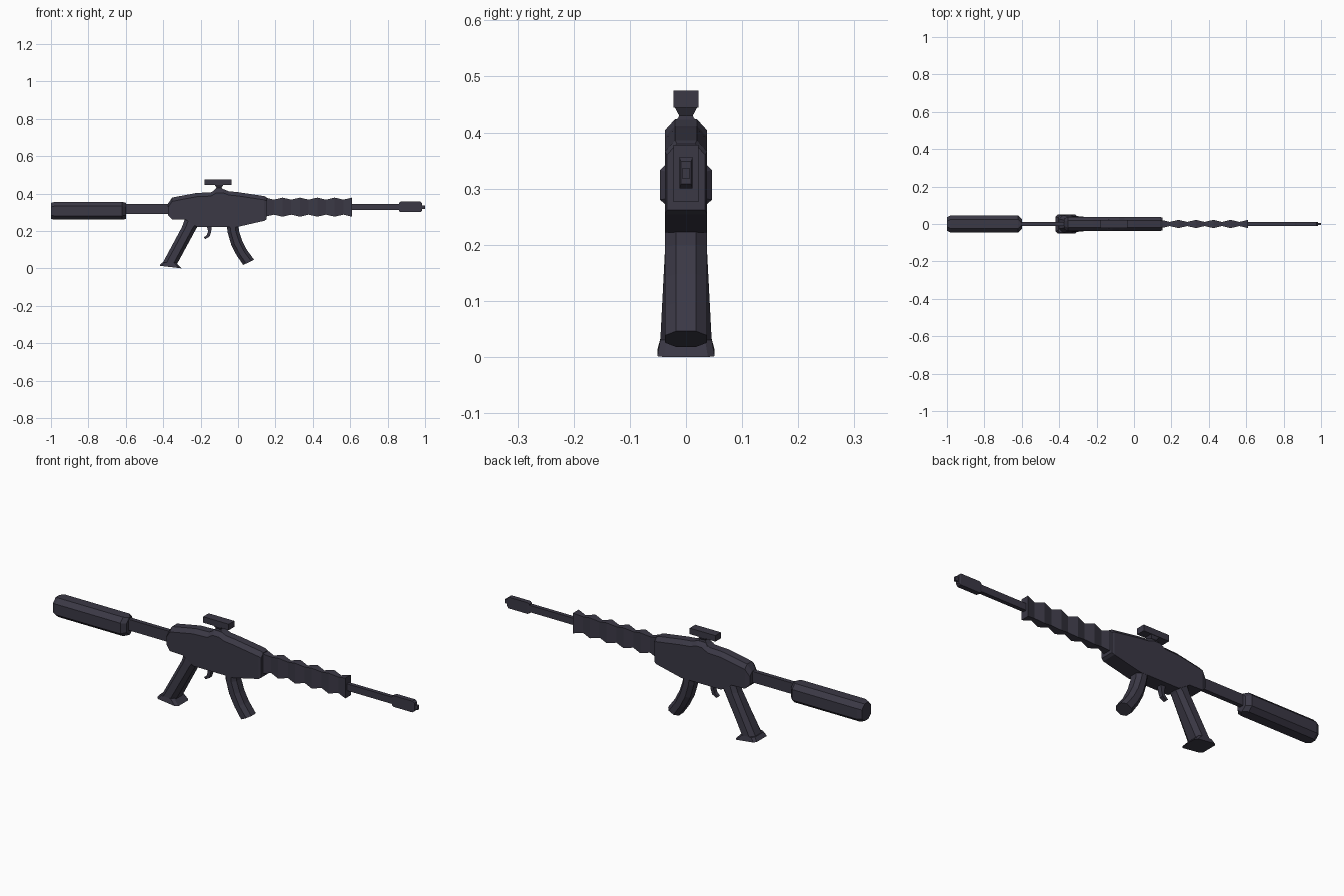
import bpy, bmesh
from mathutils import Vector

mat = bpy.data.materials.new("dark gunmetal")
mat.diffuse_color = (0.043, 0.040, 0.060, 1)


def ring(a, b, hy, lo=0.0, hi=0.0, cy=0.0):
    """Section spanning a->b in the XZ plane, half width hy, with corners
    cut by lo / hi along the span and by cy across."""
    a, b = Vector((a[0], 0, a[1])), Vector((b[0], 0, b[1]))
    d = (b - a).normalized()
    half = [(a, hy - (cy if lo else 0)), (a + d * lo, hy),
            (b - d * hi, hy), (b, hy - (cy if hi else 0))]
    return [p + Vector((0, w, 0)) for p, w in half] + \
           [p - Vector((0, w, 0)) for p, w in reversed(half)]


def loft(name, rings):
    bm = bmesh.new()
    vs = [[bm.verts.new(p) for p in r] for r in rings]
    n = len(vs[0])
    for r, s in zip(vs, vs[1:]):
        for i in range(n):
            bm.faces.new((r[i], r[(i + 1) % n], s[(i + 1) % n], s[i]))
    bm.faces.new(vs[0])
    bm.faces.new(vs[-1])
    bmesh.ops.remove_doubles(bm, verts=bm.verts, dist=1e-5)
    bmesh.ops.recalc_face_normals(bm, faces=bm.faces)
    me = bpy.data.meshes.new(name)
    bm.to_mesh(me)
    bm.free()
    me.materials.append(mat)
    ob = bpy.data.objects.new(name, me)
    bpy.context.collection.objects.link(ob)
    return ob


def along_x(name, secs, lo=0.0, hi=0.0, cy=0.0):
    """Loft of sections (x, z_low, z_high, half_width)."""
    return loft(name, [ring((x, a), (x, b), w, lo, hi, cy) for x, a, b, w in secs])


# shoulder stock and its rod
along_x("stock", [(-1.0, .264, .350, .036), (-.98, .26, .355, .046),
                  (-.62, .26, .355, .046), (-.60, .264, .350, .026)], .02, .022, .022)
along_x("stock_rod", [(-.61, .29, .345, .011), (-.36, .29, .345, .011)])

# receiver body
along_x("receiver", [(-.375, .285, .345, .030), (-.352, .262, .378, .0375),
                     (-.28, .26, .392, .0375), (-.22, .222, .403, .0375),
                     (-.145, .222, .406, .0375), (-.115, .222, .424, .0375),
                     (-.08, .222, .424, .0375), (-.05, .222, .412, .0375),
                     (0.0, .222, .407, .0375), (.14, .254, .386, .0375),
                     (.152, .262, .380, .034)], 0, .02, .018)

# sight on a flared mount
loft("sight_mount", [ring((-.135, .41), (-.06, .41), .024),
                     ring((-.115, .43), (-.088, .43), .012),
                     ring((-.125, .447), (-.078, .447), .021)])
along_x("sight", [(-.178, .445, .475, .022), (-.036, .445, .475, .022)])

# ribbed handguard: alternating wide and narrow sections
secs = []
for i in range(11):
    wide = i % 2 == 0
    h = .051 if wide else .040
    secs.append((.145 + .0465 * i, .327 - h, .327 + h, .022 if wide else .011))
along_x("handguard", secs)

# barrel, muzzle and tip
along_x("barrel", [(.60, .311, .345, .010), (.87, .311, .345, .010)])
along_x("muzzle", [(.86, .305, .350, .010), (.87, .300, .356, .012),
                   (.975, .300, .356, .012), (.985, .308, .348, .009)])
along_x("muzzle_tip", [(.98, .317, .337, .006), (1.0, .317, .337, .006)])

# rear grip with a flared foot
loft("grip", [ring((-.285, .262), (-.205, .235), .034, .02, .02, .016),
              ring((-.30, .22), (-.222, .215), .036, .02, .02, .018),
              ring((-.405, .025), (-.325, .025), .046, .02, .02, .022)])
loft("grip_foot", [ring((-.405, .032), (-.33, .03), .046, .012, .012, .012),
                   ring((-.42, .014), (-.303, .0), .051, .012, .012, .012)])

# curved magazine
loft("magazine", [ring(a, b, .037, .017, .017, .019) for a, b in [
    ((-.062, .24), (.002, .24)), ((-.055, .19), (.005, .20)),
    ((-.036, .125), (.022, .148)), ((-.008, .07), (.048, .097)),
    ((.028, .018), (.086, .046))]])

# trigger
loft("trigger", [ring(a, b, w) for a, b, w in [
    ((-.168, .23), (-.140, .23), .012), ((-.160, .197), (-.144, .195), .011),
    ((-.167, .178), (-.152, .170), .010), ((-.183, .165), (-.174, .157), .008)]])
